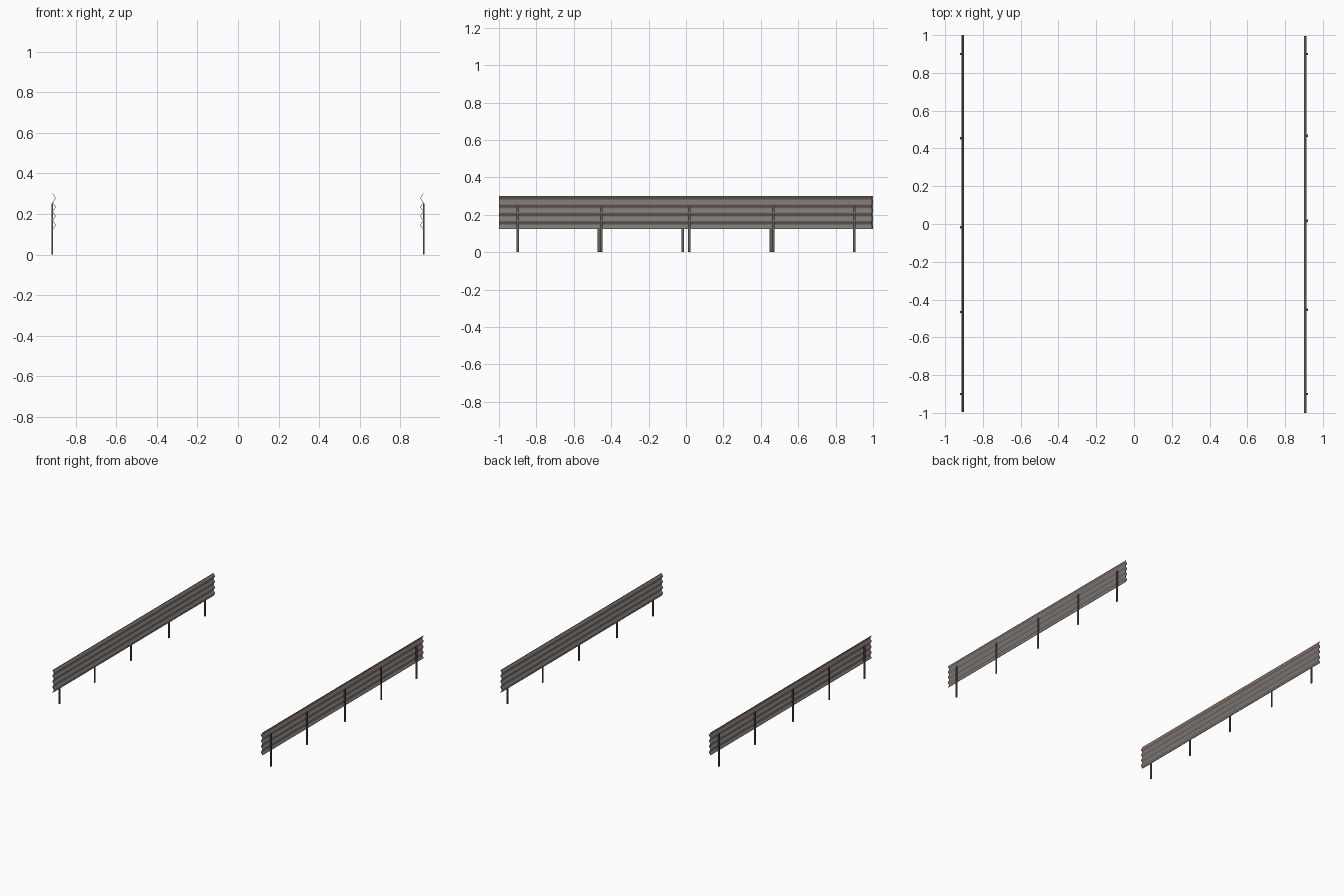
import bpy, bmesh, math
from mathutils import Matrix

if "Cube" in bpy.data.objects:
    bpy.data.objects.remove(bpy.data.objects["Cube"])

def mat(name, rgb):
    m = bpy.data.materials.new(name)
    m.diffuse_color = (*rgb, 1)
    m.use_nodes = True
    m.node_tree.nodes["Principled BSDF"].inputs["Base Color"].default_value = m.diffuse_color
    return m

STEEL = mat("weathered_steel", (0.21, 0.19, 0.175))
RUST = mat("rust_stripe", (0.24, 0.155, 0.135))
POST = mat("dark_post_steel", (0.13, 0.12, 0.112))

def finish(bm, name, mats, spin):
    bmesh.ops.recalc_face_normals(bm, faces=bm.faces)
    bm.transform(Matrix.Rotation(spin, 4, 'Z'))
    me = bpy.data.meshes.new(name)
    bm.to_mesh(me)
    bm.free()
    for m in mats:
        me.materials.append(m)
    ob = bpy.data.objects.new(name, me)
    bpy.context.collection.objects.link(ob)
    return ob

Z0, Z1, Y0, Y1 = 0.124, 0.301, -1.0, 0.994
WAVES, STEPS, THICK = 4, 48, 0.0025

def rail(name, spin):
    # corrugated sheet: closed wave profile swept along y
    def wave(i):
        t = i / STEPS
        return 0.9055 - 0.0055 * math.cos(2 * math.pi * (WAVES * t - 0.5)), Z0 + (Z1 - Z0) * t
    prof = [wave(i) for i in range(STEPS + 1)]
    prof += [(x + THICK, z) for x, z in reversed(prof)]
    bm = bmesh.new()
    a = [bm.verts.new((x, Y0, z)) for x, z in prof]
    b = [bm.verts.new((x, Y1, z)) for x, z in prof]
    n = len(prof)
    for i in range(n):
        j = (i + 1) % n
        bm.faces.new((a[i], a[j], b[j], b[i]))
    for r in (a, b):   # end caps as quad strips
        for i in range(STEPS):
            bm.faces.new((r[i], r[i + 1], r[n - 2 - i], r[n - 1 - i]))
    for f in bm.faces:  # rusty streak near the top
        f.material_index = 1 if 0.262 < f.calc_center_median().z < 0.274 else 0
        f.smooth = abs(f.normal.y) < 0.5
    ob = finish(bm, name, (STEEL, RUST), spin)
    bpy.ops.object.select_all(action='DESELECT')
    ob.select_set(True)
    bpy.context.view_layer.objects.active = ob
    bpy.ops.object.shade_smooth_by_angle(angle=math.radians(40))

def post(name, y, spin):
    bm = bmesh.new()
    bmesh.ops.create_cube(bm, size=1, matrix=Matrix.Translation((0.9165, y, 0.1265))
                          @ Matrix.Diagonal((0.007, 0.013, 0.253, 1)))
    finish(bm, name, (POST,), spin)

# two barriers, the second turned half round
for side, spin in (("right", 0), ("left", math.pi)):
    rail(side + "_rail", spin)
    for k, y in enumerate((-0.9, -0.454, 0.017, 0.466, 0.9)):
        post(f"{side}_post_{k + 1}", y, spin)
